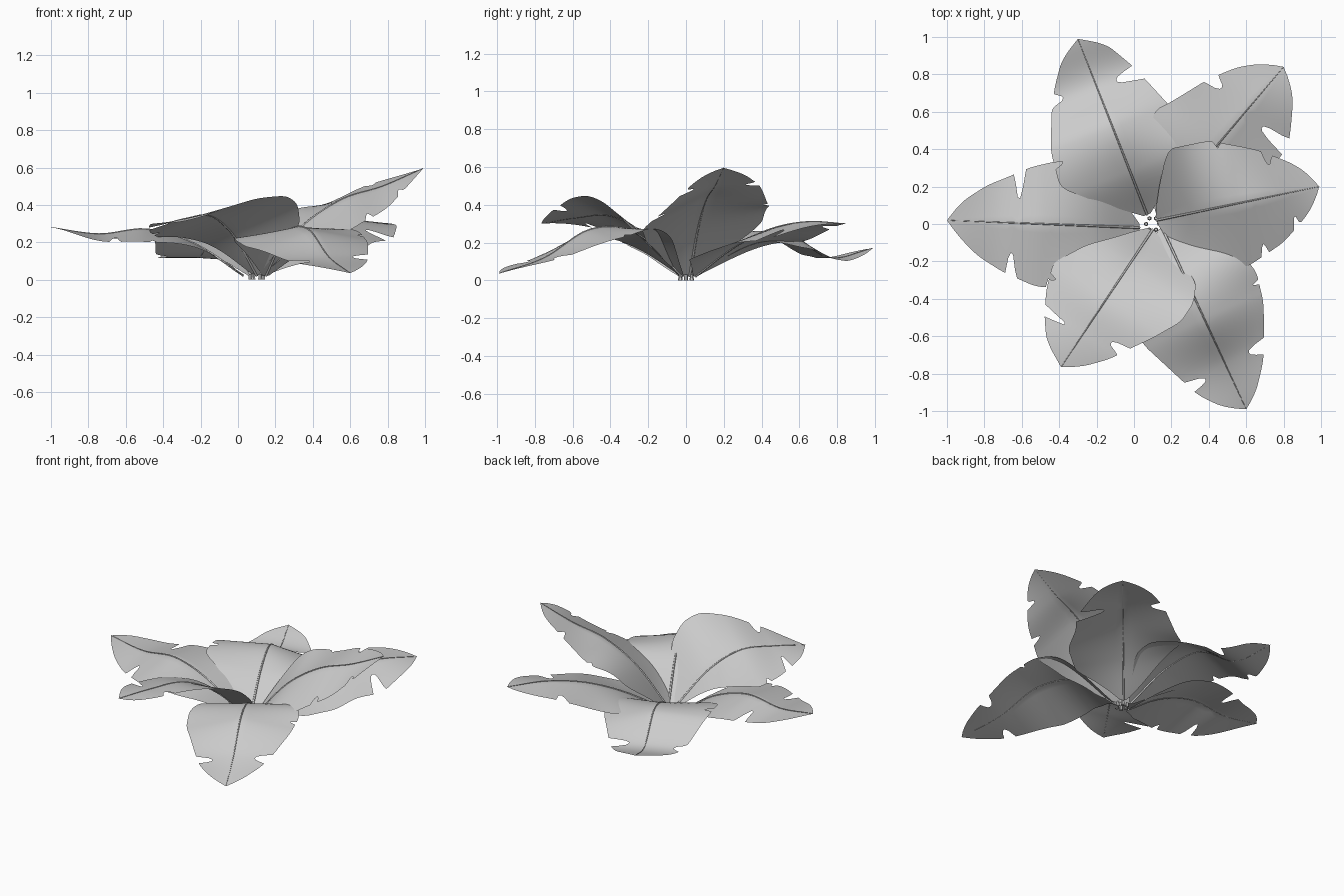
import bpy, bmesh, math
from mathutils import Vector

if "Cube" in bpy.data.objects:
    bpy.data.objects.remove(bpy.data.objects["Cube"])

ROWS, COLS = 80, 7


def linear(points, s):
    for (a, u), (b, v) in zip(points, points[1:]):
        if s <= b:
            return u + (v - u) * (s - a) / (b - a)
    return points[-1][1]


def smooth(vals, s):
    # Catmull-Rom through evenly spaced values
    n = len(vals) - 1
    i = min(int(s * n), n - 1)
    t = s * n - i
    p1, p2 = vals[i], vals[i + 1]
    p0 = vals[i - 1] if i > 0 else 2 * p1 - p2
    p3 = vals[i + 2] if i + 2 <= n else 2 * p2 - p1
    return p1 + 0.5 * t * (p2 - p0 + t * (2*p0 - 5*p1 + 4*p2 - p3 + t * (3*(p1 - p2) + p3 - p0)))


def half_width(outline, notches, s):
    pts = [(0, .02)] + outline + [(1, .0)]
    r = min(.035, s, 1 - s)          # rounds the corners of the outline
    w = sum(linear(pts, s + k * r / 2) for k in range(-2, 3)) / 5
    for pos, half, inner in notches:
        d = abs(s - pos) / half
        if d < 1 and w > inner:
            w -= (w - inner) * (1 - d ** 2.5)
    return w


def make_leaf(name, base, tip, heights, left, right):
    base, tip = Vector(base), Vector(tip)
    axis = tip - base
    side = Vector((-axis.y, axis.x)).normalized()

    def point(s, w, slopes):
        p = base + axis * s + side * w
        z = smooth(heights, s) + smooth(slopes, s) * abs(w)
        return Vector((p.x, p.y, max(z, .005)))

    # blade: a grid whose width follows each side's outline
    bm = bmesh.new()
    grid = []
    for i in range(ROWS + 1):
        s = i / ROWS
        row = []
        for j in range(-COLS, COLS + 1):
            outline, notches, slopes = left if j > 0 else right
            w = half_width(outline, notches, s) * j / COLS
            row.append(bm.verts.new(point(s, w, slopes)))
        grid.append(row)
    for a, b in zip(grid, grid[1:]):
        for j in range(2 * COLS):
            bm.faces.new((a[j], a[j + 1], b[j + 1], b[j]))
    bmesh.ops.remove_doubles(bm, verts=bm.verts, dist=1e-5)
    bmesh.ops.recalc_face_normals(bm, faces=bm.faces)
    if sum(f.normal.z for f in bm.faces) < 0:
        bmesh.ops.reverse_faces(bm, faces=bm.faces)
    me = bpy.data.meshes.new(name)
    bm.to_mesh(me)
    bm.free()
    for f in me.polygons:
        f.use_smooth = True
    ob = bpy.data.objects.new(name, me)
    bpy.context.collection.objects.link(ob)

    # midrib: a thin tapering tube on the centre line
    cu = bpy.data.curves.new(name + "_midrib", 'CURVE')
    cu.dimensions = '3D'
    cu.bevel_depth = .007
    cu.bevel_resolution = 1
    sp = cu.splines.new('POLY')
    sp.points.add(24)
    for k, p in enumerate(sp.points):
        s = k / 24
        p.co = (*(point(s, 0, left[2]) + Vector((0, 0, .001))), 1)
        p.radius = 1 - .8 * s
    rib = bpy.data.objects.new(name + "_midrib", cu)
    bpy.context.collection.objects.link(rib)


# each side: outline (along, half width), notches (along, half length, inner width), slopes
make_leaf("back_leaf", (.07, .05), (-.30, .99), [.02, .2, .26, .12, .17],
          ([(.06, .1), (.16, .225), (.3, .38), (.5, .355), (.7, .27), (.8, .215), (.93, .12)],
           [(.74, .03, .19), (.42, .012, .31)], [.2, .1, -.02, 0, 0]),
          ([(.06, .1), (.18, .28), (.35, .35), (.48, .33), (.75, .225), (.92, .13)],
           [(.72, .04, .11)], [.2, 0, -.28, -.08, 0]))

make_leaf("back_right_leaf", (.13, .05), (.80, .84), [.02, .17, .27, .31, .30],
          ([(.06, .1), (.17, .2), (.39, .38), (.48, .34), (.70, .265), (.85, .185), (.95, .09)],
           [(.71, .035, .18)], [.2, .05, -.15, -.1, 0]),
          ([(.06, .1), (.2, .3), (.4, .35), (.55, .3), (.7, .295), (.77, .25), (.88, .17), (.95, .1)],
           [(.69, .04, .12)], [.1, -.15, -.25, -.3, 0]))

make_leaf("right_leaf", (.12, .02), (.99, .20), [.02, .28, .43, .50, .595],
          ([(.03, .12), (.15, .36), (.4, .36), (.56, .305), (.69, .255), (.87, .15), (.95, .08)],
           [(.73, .025, .17), (.45, .015, .31)], [.4, .22, -.05, .08, 0]),
          ([(.05, .13), (.25, .28), (.47, .345), (.72, .255), (.89, .14), (.96, .07)],
           [(.6, .02, .24), (.82, .02, .13)], [.1, -.3, -.45, -.4, -.1]))

make_leaf("front_right_leaf", (.15, -.02), (.60, -.99), [.02, .25, .27, .12, .035],
          ([(.06, .1), (.18, .28), (.39, .36), (.55, .325), (.71, .25), (.82, .19), (.95, .08)],
           [(.75, .035, .14), (.45, .012, .31)], [.2, .05, -.15, 0, .1]),
          ([(.06, .1), (.2, .29), (.35, .36), (.49, .355), (.74, .245), (.84, .2), (.95, .1)],
           [(.78, .03, .13)], [.1, -.1, -.28, -.08, .1]))

make_leaf("front_left_leaf", (.10, -.03), (-.39, -.765), [.02, .235, .34, .33, .30],
          ([(.05, .14), (.1, .34), (.23, .4), (.37, .4), (.55, .32), (.67, .255), (.8, .19), (.93, .09)],
           [(.71, .035, .15)], [.5, .44, .29, .2, 0]),
          ([(.06, .07), (.17, .15), (.3, .25), (.5, .345), (.66, .295), (.8, .225), (.92, .14)],
           [(.77, .025, .11), (.58, .012, .28)], [.1, -.15, -.33, -.25, 0]))

make_leaf("left_leaf", (.03, -.02), (-1.0, .02), [.02, .19, .27, .245, .28],
          ([(.06, .1), (.25, .29), (.42, .34), (.53, .335), (.70, .265), (.84, .18), (.94, .08)],
           [(.66, .026, .16), (.46, .015, .29)], [.1, -.05, -.2, -.15, 0]),
          ([(.06, .1), (.25, .29), (.42, .345), (.58, .3), (.7, .24), (.8, .195), (.93, .1)],
           [(.63, .025, .13)], [.1, 0, -.15, -.1, 0]))

# base: small ring of short stalk ends where the leaves meet
for k in range(6):
    a = k * math.pi / 3
    bpy.ops.mesh.primitive_cone_add(vertices=6, radius1=.012, radius2=.008, depth=.03,
                                    location=(.1 + .035 * math.cos(a), .035 * math.sin(a), .015))
    bpy.context.object.name = "stalk_end_%d" % (k + 1)
